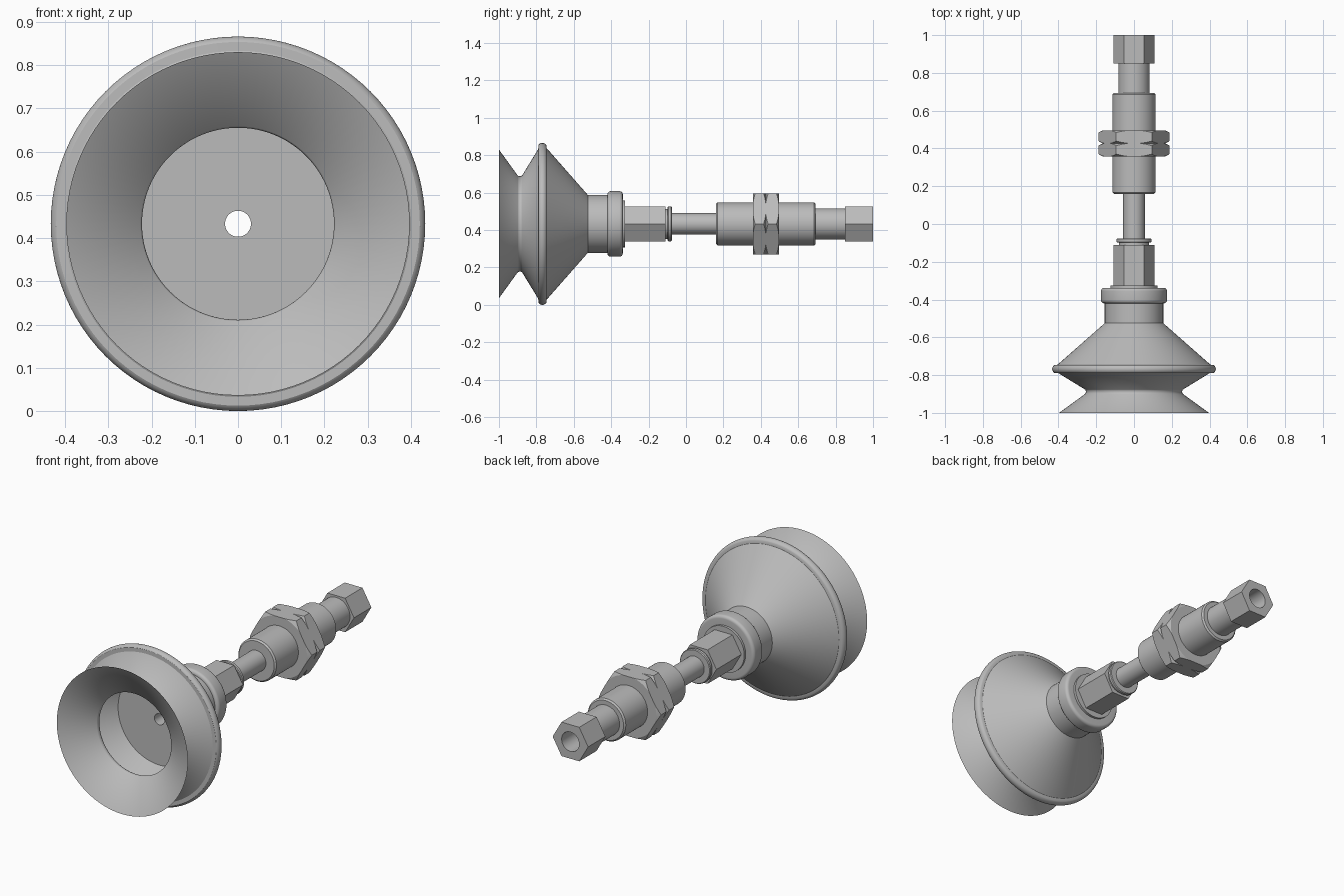
import bpy, bmesh
from math import pi, cos, sin, radians

STEPS = 96
AXIS_Z = 0.433
BORE = 0.03

if "Cube" in bpy.data.objects:
    bpy.data.objects.remove(bpy.data.objects["Cube"])

grey = bpy.data.materials.new("plain grey")
grey.use_nodes = True
grey.diffuse_color = (0.5, 0.5, 0.5, 1)
grey.node_tree.nodes["Principled BSDF"].inputs["Base Color"].default_value = (0.5, 0.5, 0.5, 1)


def turned(name, section, angle=30):
    """Sweep a closed section of (y, radius) points round the long axis.
    A point may also be a function of the sweep angle."""
    bm = bmesh.new()
    rings = []
    for p in section:
        ring = []
        for i in range(STEPS):
            a = 2 * pi * i / STEPS
            y, r = p(a) if callable(p) else p
            ring.append(bm.verts.new((r * cos(a), y, AXIS_Z + r * sin(a))))
        rings.append(ring)
    for k, ring in enumerate(rings):
        nxt = rings[(k + 1) % len(rings)]
        for i in range(STEPS):
            j = (i + 1) % STEPS
            bm.faces.new((ring[i], ring[j], nxt[j], nxt[i]))
    bmesh.ops.remove_doubles(bm, verts=bm.verts, dist=1e-5)
    bmesh.ops.recalc_face_normals(bm, faces=bm.faces)
    mesh = bpy.data.meshes.new(name)
    bm.to_mesh(mesh)
    bm.free()
    mesh.materials.append(grey)
    obj = bpy.data.objects.new(name, mesh)
    bpy.context.collection.objects.link(obj)
    bpy.ops.object.select_all(action="DESELECT")
    obj.select_set(True)
    bpy.context.view_layer.objects.active = obj
    bpy.ops.object.shade_smooth_by_angle(angle=radians(angle))
    return obj


def hexagon(apothem, a):
    return apothem / cos(a % (pi / 3) - pi / 6)


def hex_part(name, y0, y1, apothem, bore, chamfer=None):
    """Hexagonal bar; chamfer is the radius where the corner cone starts."""
    def edge(y, inward):
        def row(a):
            r = hexagon(apothem, a)
            cut = max(0, r - chamfer) * 0.55 if chamfer else 0
            return y + inward * cut, r
        return row

    def rim(y):
        return lambda a: (y, min(hexagon(apothem, a), chamfer or 9))

    turned(name, [(y0, bore), rim(y0), edge(y0, 1), edge(y1, -1), rim(y1), (y1, bore)], 15)


def arc(cy, cr, rad, start, end, n):
    """Arc in the section plane, angles measured from +y towards +radius."""
    return [(cy + rad * cos(radians(start + (end - start) * k / n)),
             cr + rad * sin(radians(start + (end - start) * k / n))) for k in range(n + 1)]


# Rubber bellows cup: outside from the lip to the neck, then back along the cavity
lip = [(-1, 0.397)]
outer_waist = arc(-0.888, 0.275, 0.02, 235, 305, 6)
bead = arc(-0.768, 0.408, 0.025, 150, 30, 14)
shoulder = [(-0.525, 0.155), (-0.42, 0.155), (-0.42, 0.047)]
cavity = [(-0.68, 0.047), (-0.68, 0.25), (-0.775, 0.36), (-0.79, 0.36)]
inner_waist = arc(-0.888, 0.242, 0.02, 305, 235, 8)
turned("suction_cup", lip + outer_waist + [(-0.79, 0.4)] + bead
       + [(-0.745, 0.405)] + shoulder + cavity + inner_waist)

# Rounded collar clamping the neck of the cup
turned("cup_collar", [(-0.42, BORE)] + arc(-0.403, 0.158, 0.017, 180, 90, 6)
       + arc(-0.355, 0.158, 0.017, 90, 0, 6)
       + [(-0.338, 0.125), (-0.325, 0.125), (-0.325, BORE)])

# Insert sleeve inside the cup
turned("cup_insert", [(-0.68, BORE), (-0.68, 0.047), (-0.42, 0.047), (-0.42, BORE)])

# Lower hex fitting with its neck and washer
hex_part("lower_hex", -0.325, -0.11, 0.093, BORE)
turned("lower_neck", [(-0.11, BORE), (-0.11, 0.08), (-0.098, 0.08), (-0.098, BORE)])
turned("lower_washer", [(-0.098, BORE), (-0.098, 0.089), (-0.094, 0.093), (-0.08, 0.093),
                        (-0.076, 0.089), (-0.076, BORE)])

# Sliding rod, spring housing and upper stem
turned("rod", [(-0.076, BORE), (-0.076, 0.057), (0.165, 0.057), (0.165, BORE)])
turned("housing", [(0.16, BORE), (0.16, 0.107), (0.168, 0.115), (0.685, 0.115),
                   (0.693, 0.107), (0.693, BORE)])
turned("upper_stem", [(0.693, BORE), (0.693, 0.083), (0.85, 0.083), (0.85, BORE)])

# Pair of lock nuts on the housing
for label, y0 in (("front", 0.358), ("rear", 0.427)):
    hex_part(label + "_lock_nut", y0, y0 + 0.069, 0.163, 0.11, 0.166)

# End hex with threaded socket
hex_part("end_hex", 0.85, 1.0, 0.093, 0.053)
